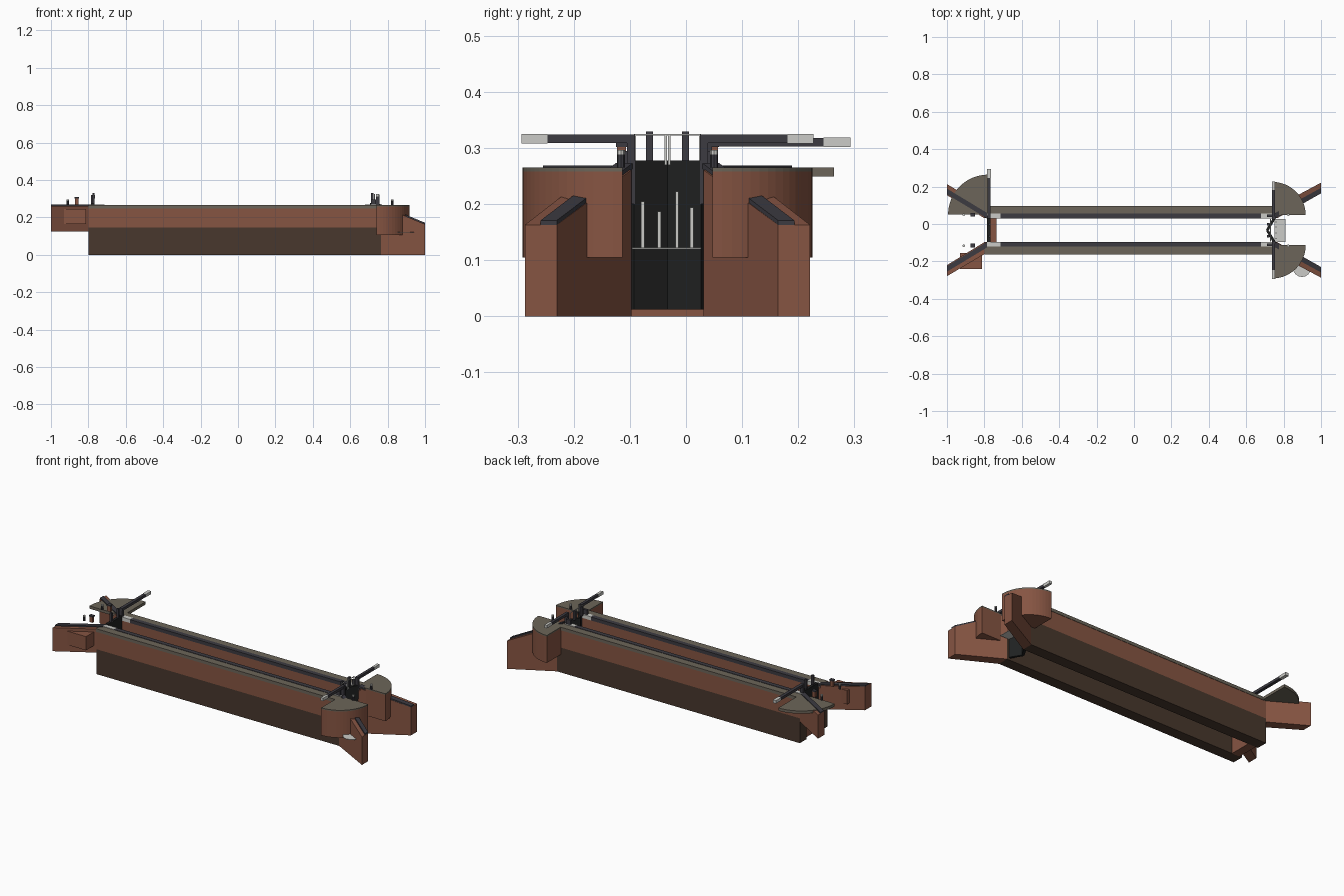
import bpy, bmesh, math
from mathutils import Vector

cube = bpy.data.objects.get("Cube")
if cube:
    bpy.data.objects.remove(cube)

YC = -0.033  # centre line of the channel


def material(name, rgb):
    m = bpy.data.materials.new(name)
    m.use_nodes = True
    m.diffuse_color = (*rgb, 1)
    m.node_tree.nodes["Principled BSDF"].inputs["Base Color"].default_value = (*rgb, 1)
    return m


BRICK = material("brick", (0.24, 0.09, 0.055))
WET = material("wet brick", (0.066, 0.039, 0.026))
STONE = material("stone", (0.15, 0.13, 0.10))
IRON = material("dark edging", (0.045, 0.043, 0.053))
GATE = material("black timber", (0.014, 0.015, 0.015))
PALE = material("pale paint", (0.6, 0.6, 0.57))


def prism(name, outline, low, high, mat):
    """Upright prism; low and high are numbers or functions of x."""
    lo = low if callable(low) else lambda x: low
    hi = high if callable(high) else lambda x: high
    bm = bmesh.new()
    a = [bm.verts.new((x, y, lo(x))) for x, y in outline]
    b = [bm.verts.new((x, y, hi(x))) for x, y in outline]
    bm.faces.new(a)
    bm.faces.new(b)
    n = len(a)
    for i in range(n):
        j = (i + 1) % n
        bm.faces.new((a[i], a[j], b[j], b[i]))
    bmesh.ops.recalc_face_normals(bm, faces=bm.faces)
    me = bpy.data.meshes.new(name)
    bm.to_mesh(me)
    bm.free()
    me.materials.append(mat)
    ob = bpy.data.objects.new(name, me)
    bpy.context.collection.objects.link(ob)
    return ob


def box(name, x0, x1, y0, y1, z0, z1, mat):
    return prism(name, [(x0, y0), (x1, y0), (x1, y1), (x0, y1)], z0, z1, mat)


def disc(name, x, y, r, z0, z1, mat, start=0, sweep=360, sides=16):
    full = sweep == 360
    pts = [] if full else [(x, y)]
    for i in range(sides if full else sides + 1):
        t = math.radians(start + sweep * i / sides)
        pts.append((x + r * math.cos(t), y + r * math.sin(t)))
    return prism(name, pts, z0, z1, mat)


def strip(name, p, q, w, z0, z1, mat):
    p, q = Vector(p), Vector(q)
    d = (q - p).normalized()
    n = Vector((-d.y, d.x)) * w / 2
    return prism(name, [tuple(v) for v in (p + n, q + n, q - n, p - n)], z0, z1, mat)


def slope(x):
    return 0.163 + (1 - x) * 0.417


def fall(offset):
    return lambda x: slope(x) + offset


# Everything that repeats on both banks; s is -1 in front and 1 at the back
for s, side in ((-1, "front"), (1, "back")):
    def bank(name, x0, x1, d0, d1, z0, z1, mat):
        y0, y1 = sorted((YC + s * d0, YC + s * d1))
        return box(f"{side}_{name}", x0, x1, y0, y1, z0, z1, mat)

    def at(*pts):
        return [(x, YC + s * d) for x, d in pts]

    # Chamber wall with its coping
    bank("wall_base", -0.8, 0.765, 0.064, 0.128, 0, 0.145, WET)
    bank("wall", -0.8, 0.765, 0.064, 0.128, 0.145, 0.247, BRICK)
    bank("coping", -0.8, 0.765, 0.088, 0.13, 0.247, 0.265, STONE)
    bank("edge", -0.715, 0.68, 0.062, 0.088, 0.247, 0.267, IRON)
    for x0, x1 in ((-0.785, -0.715), (0.68, 0.745)):
        bank("edge_end", x0, x1, 0.062, 0.088, 0.247, 0.268, PALE)

    # Lower wing wall, falling away from the lock
    prism(side + "_lower_wing", at((0.765, 0.064), (1, 0.197), (1, 0.254), (0.765, 0.128)),
          0, slope, BRICK)
    prism(side + "_lower_wing_cap", at((0.755, 0.062), (1, 0.197), (1, 0.226), (0.755, 0.092)),
          fall(-0.002), fall(0.008), IRON)

    # Upper wing wall, level
    prism(side + "_upper_wing", at((-0.8, 0.064), (-1, 0.187), (-1, 0.246), (-0.8, 0.128)),
          0.125, 0.262, BRICK)
    prism(side + "_upper_wing_cap", at((-0.785, 0.062), (-1, 0.192), (-1, 0.222), (-0.785, 0.092)),
          0.258, 0.269, IRON)

    # Quarter-round platform where the lower beam swings
    cx, cy = 0.74, YC + s * 0.08
    start = 0 if s > 0 else -90
    disc(side + "_quadrant", cx, cy, 0.178, 0.105, 0.258, BRICK, start, 90)
    disc(side + "_quadrant_top", cx, cy, 0.178, 0.258, 0.265, STONE, start, 90)

    # Mitre gate leaf, its balance beam and heel post
    strip(side + "_lower_gate", (0.75, YC + s * 0.063), (0.712, YC), 0.014, 0.012, 0.278, GATE)
    bank("heel_post", 0.738, 0.756, 0.058, 0.072, 0.2, 0.323, IRON)
    bank("lower_beam", 0.738, 0.754, 0.058, 0.214, 0.309, 0.324, IRON)
    bank("lower_beam_tip", 0.738, 0.754, 0.214, 0.26, 0.308, 0.325, PALE)
    bank("paddle_post", 0.712, 0.724, 0.026, 0.038, 0.275, 0.329, IRON)
    bank("upper_paddle_post", -0.778, -0.766, 0.026, 0.038, 0.275, 0.329, IRON)
    bank("handrail", 0.728, 0.732, 0, 0.06, 0.322, 0.325, PALE)
    for d in (0.003, 0.058):
        bank("rail_post", 0.728, 0.732, d - 0.002, d + 0.002, 0.27, 0.324, PALE)

    # Paddle gear and bollards
    bank("paddle_gear", 0.71, 0.738, 0.07, 0.084, 0.265, 0.295, IRON)
    for x in (-0.91, 0.825):
        y = YC + s * 0.083
        disc(side + "_bollard", x, y, 0.007, 0.265, 0.288, IRON, sides=8)
        disc(side + "_bollard_top", x, y, 0.007, 0.288, 0.296, PALE, sides=8)
    bank("winding_post", -0.872, -0.852, 0.074, 0.09, 0.27, 0.302, BRICK)
    bank("winding_post_cap", -0.874, -0.85, 0.072, 0.092, 0.302, 0.309, IRON)

# Upper gate with the brick cill beneath
box("upper_cill", -0.785, -0.735, -0.097, 0.031, 0, 0.125, BRICK)
box("upper_gate", -0.785, -0.768, -0.097, 0.031, 0.125, 0.275, GATE)
box("upper_heel_post", -0.786, -0.768, 0.03, 0.046, 0.25, 0.318, IRON)
box("upper_beam", -0.784, -0.766, 0.03, 0.245, 0.303, 0.318, IRON)
box("upper_beam_tip", -0.785, -0.765, 0.245, 0.293, 0.302, 0.319, PALE)

# Thin swing platform behind the upper gate, and the brick buttress in front
disc("upper_quadrant", -0.78, 0.05, 0.214, 0.249, 0.265, STONE, 90, 90)
box("buttress", -0.93, -0.812, -0.24, -0.155, 0.165, 0.245, BRICK)

# Leaking water at the lower gate: foam plates and jets
box("foam", 0.75, 0.81, -0.096, 0.027, 0.12, 0.123, PALE)
disc("side_foam", 0.898, -0.235, 0.048, 0.12, 0.123, PALE)
for y, top in ((-0.077, 0.205), (-0.048, 0.187), (-0.016, 0.222), (0.01, 0.194)):
    box("water_jet", 0.757, 0.763, y - 0.003, y + 0.003, 0.12, top, PALE)
